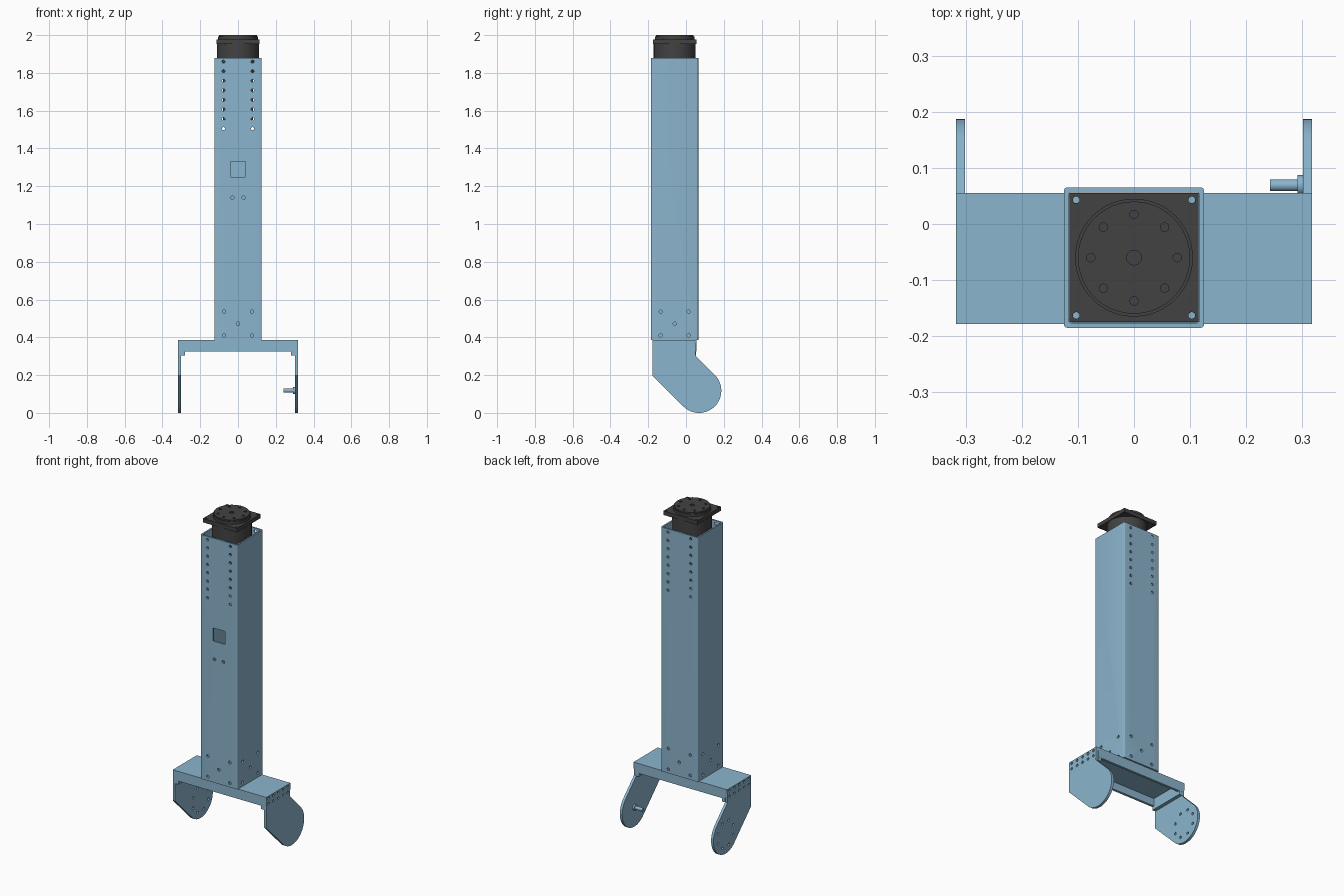
import bpy, bmesh, math
from mathutils import Matrix, Vector

if "Cube" in bpy.data.objects:
    bpy.data.objects.remove(bpy.data.objects["Cube"])

CY = -0.06            # column axis in y
PIVOT = (0.069, 0.118)  # fork eye centre (y, z)
EYE_R = 0.118


def material(name, rgb):
    m = bpy.data.materials.new(name)
    m.diffuse_color = (*rgb, 1)
    m.use_nodes = True
    m.node_tree.nodes["Principled BSDF"].inputs["Base Color"].default_value = m.diffuse_color
    return m


BLUE = material("blue_paint", (0.26, 0.46, 0.61))
DARK = material("dark_metal", (0.055, 0.055, 0.055))
ROT = {"x": Matrix.Rotation(math.pi / 2, 4, "Y"),
       "y": Matrix.Rotation(math.pi / 2, 4, "X"),
       "z": Matrix.Identity(4)}


def finish(name, bm, mat):
    bmesh.ops.recalc_face_normals(bm, faces=bm.faces)
    me = bpy.data.meshes.new(name)
    bm.to_mesh(me)
    bm.free()
    ob = bpy.data.objects.new(name, me)
    bpy.context.collection.objects.link(ob)
    if mat:
        me.materials.append(mat)
    return ob


def add_cyl(bm, c, r, length, axis="z", seg=16):
    bmesh.ops.create_cone(bm, cap_ends=True, segments=seg, radius1=r, radius2=r,
                          depth=length, matrix=Matrix.Translation(c) @ ROT[axis])


def add_box(bm, lo, hi):
    lo, hi = Vector(lo), Vector(hi)
    bmesh.ops.create_cube(bm, size=1, matrix=Matrix.Translation((lo + hi) / 2)
                          @ Matrix.Diagonal((*(hi - lo), 1)))


def box(name, lo, hi, mat=BLUE):
    bm = bmesh.new()
    add_box(bm, lo, hi)
    return finish(name, bm, mat)


def cyl(name, c, r, length, axis="z", mat=DARK, seg=64):
    bm = bmesh.new()
    add_cyl(bm, c, r, length, axis, seg)
    return finish(name, bm, mat)


def prism(name, pts, x0, x1, mat=BLUE):
    """Extrude a (y, z) profile along x."""
    bm = bmesh.new()
    f = bm.faces.new([bm.verts.new((x0, y, z)) for y, z in pts])
    ext = bmesh.ops.extrude_face_region(bm, geom=[f])["geom"]
    bmesh.ops.translate(bm, vec=(x1 - x0, 0, 0),
                        verts=[v for v in ext if isinstance(v, bmesh.types.BMVert)])
    return finish(name, bm, mat)


def cut(ob, holes=(), boxes=()):
    """Subtract cylinders (centre, radius, length, axis) and boxes."""
    bm = bmesh.new()
    for h in holes:
        add_cyl(bm, *h)
    for b in boxes:
        add_box(bm, *b)
    tool = finish("cutter", bm, None)
    tool.hide_render = True
    mod = ob.modifiers.new("holes", "BOOLEAN")
    mod.operation, mod.solver, mod.object = "DIFFERENCE", "EXACT", tool
    bpy.context.view_layer.objects.active = ob
    bpy.ops.object.modifier_apply(modifier=mod.name)
    bpy.data.objects.remove(tool)


def rounded_square(half, r, n=4):
    pts = []
    for k, (sx, sy) in enumerate(((1, 1), (-1, 1), (-1, -1), (1, -1))):
        for i in range(n + 1):
            a = (k + i / n) * math.pi / 2
            pts.append((sx * (half - r) + r * math.cos(a),
                        CY + sy * (half - r) + r * math.sin(a)))
    return pts


def square_tube(name, half, wall, r, z0, z1):
    bm = bmesh.new()
    loops = [[bm.verts.new((x, y, z)) for x, y in rounded_square(h, rr)]
             for h, rr, z in ((half, r, z0), (half, r, z1),
                              (half - wall, r / 2, z1), (half - wall, r / 2, z0))]
    n = len(loops[0])
    for k in range(4):
        a, b = loops[k], loops[(k + 1) % 4]
        for i in range(n):
            j = (i + 1) % n
            bm.faces.new((a[i], a[j], b[j], b[i]))
    return finish(name, bm, BLUE)


# Column: hollow square tube with bolt holes and a front window
column = square_tube("column_tube", 0.125, 0.009, 0.006, 0.385, 1.88)
holes = []
for side in (-1, 1):
    y = CY + side * 0.125
    for i in range(8):
        for x in (-0.077, 0.077):
            holes.append(((x, y, 1.505 + i * 0.0507), 0.008, 0.03, "y"))
    for u, z in ((-0.074, 0.41), (0.074, 0.41), (0, 0.472), (-0.074, 0.536), (0.074, 0.536)):
        holes.append(((u, y, z), 0.009, 0.03, "y"))
        holes.append(((side * 0.125, CY + u, z), 0.009, 0.03, "x"))
for x in (-0.03, 0.03):
    holes.append(((x, CY - 0.125, 1.14), 0.009, 0.03, "y"))
cut(column, holes, [((-0.04, -0.2, 1.25), (0.04, -0.165, 1.33))])

# Insert that the lower column bolts screw into
square_tube("column_foot_insert", 0.1155, 0.02, 0.006, 0.385, 0.57)

# Crossbeam: channel open underneath
prism("crossbeam", [(-0.178, 0.325), (-0.178, 0.385), (0.055, 0.385), (0.055, 0.325),
                    (0.04, 0.325), (0.04, 0.371), (-0.163, 0.371), (-0.163, 0.325)],
      -0.302, 0.302)

# Fork arms: side plates with a round eye, plus inner joint blocks
profile = [(-0.178, 0.197), (-0.178, 0.385), (0.055, 0.385), (0.05, 0.304)]
for i in range(33):
    a = math.radians(45 - i * 180 / 32)
    profile.append((PIVOT[0] + EYE_R * math.cos(a), PIVOT[1] + EYE_R * math.sin(a)))
arms = []
for side, label in ((-1, "left"), (1, "right")):
    arm = prism(label + "_fork_arm", profile, side * 0.301, side * 0.317)
    holes = [((side * 0.317, -0.156 + i * 0.0465, z), 0.008, 0.014, "x")
             for i in range(5) for z in (0.337, 0.37)]
    if side < 0:
        for i in range(8):
            a = (i + 0.5) * math.pi / 4
            holes.append(((-0.309, PIVOT[0] + 0.08 * math.cos(a),
                           PIVOT[1] + 0.08 * math.sin(a)), 0.008, 0.05, "x"))
    cut(arm, holes)
    arms.append(arm)
    x0, x1 = sorted((side * 0.28, side * 0.302))
    box(label + "_joint_block", (x0, -0.177, 0.304), (x1, 0.054, 0.372))

# Pivot pin on the right arm
pin = cyl("pivot_pin", (0.272, *PIVOT), 0.0105, 0.06, "x", BLUE, 32)
collar = cyl("pivot_collar", (0.2965, *PIVOT), 0.018, 0.011, "x", BLUE, 32)

# Rotary drive at the top: body, square flange, output disc
body = cyl("drive_body", (0, CY, 1.86), 0.111, 0.19)
motor = box("drive_motor", (-0.08, CY - 0.08, 1.55), (0.08, CY + 0.08, 1.77), DARK)
flange = box("drive_flange", (-0.115, CY - 0.115, 1.952), (0.115, CY + 0.115, 1.976), DARK)
cut(flange, [((sx * 0.103, CY + sy * 0.103, 1.964), 0.006, 0.06, "z")
             for sx in (-1, 1) for sy in (-1, 1)])
rim = cyl("drive_rim", (0, CY, 1.982), 0.105, 0.02)
disc = cyl("output_disc", (0, CY, 1.99), 0.1, 0.02)
holes = [((0, CY, 2.0), 0.013, 0.014, "z", 32)]
for i in range(8):
    a = i * math.pi / 4
    holes.append(((0.077 * math.cos(a), CY + 0.077 * math.sin(a), 2.0), 0.0075, 0.014, "z"))
cut(disc, holes)
# Shallow ring groove round the hub
hub = cyl("output_hub", (0, CY, 1.9995), 0.054, 0.001)
cut(hub, [((0, CY, 2.0), 0.013, 0.01, "z", 32)])

for ob in (column, pin, collar, body, rim, disc, hub, *arms):
    bpy.ops.object.select_all(action="DESELECT")
    ob.select_set(True)
    bpy.context.view_layer.objects.active = ob
    bpy.ops.object.shade_smooth_by_angle(angle=math.radians(30))
